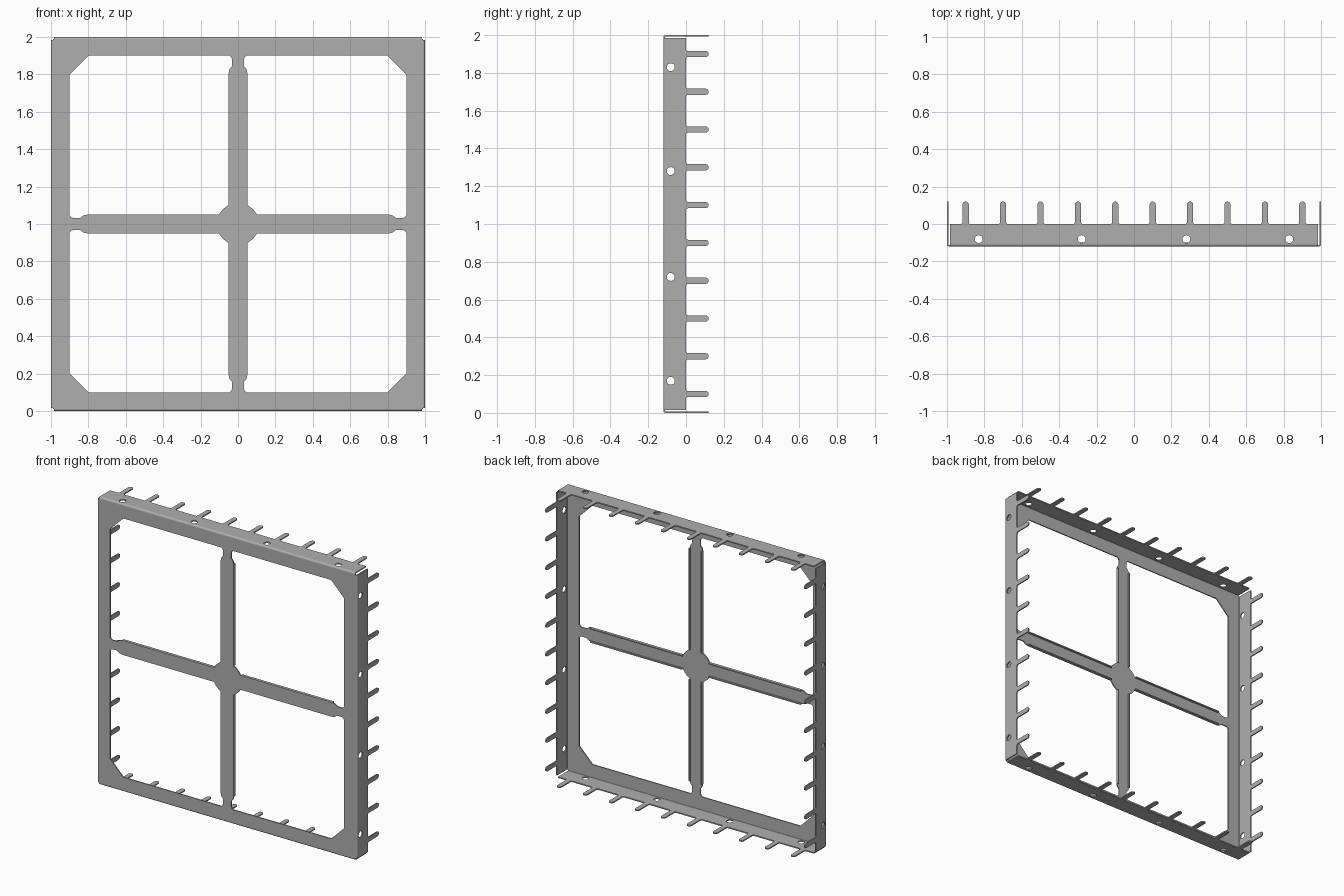
import bpy, bmesh
from math import pi, sin, cos, radians
from mathutils import Matrix

cube = bpy.data.objects.get("Cube")
if cube:
    bpy.data.objects.remove(cube, do_unlink=True)

T = 0.008       # sheet thickness
R = 0.012       # outer bend radius
FRONT = -0.12   # front face
PI2 = pi / 2

steel = bpy.data.materials.new("grey steel")
steel.use_nodes = True
GREY = (0.43, 0.43, 0.43, 1)
steel.diffuse_color = GREY
bsdf = next(n for n in steel.node_tree.nodes if n.type == 'BSDF_PRINCIPLED')
bsdf.inputs["Base Color"].default_value = GREY


def arc(cx, cy, r, a0, a1, n):
    """Points along an arc, angles in degrees."""
    return [(cx + r * cos(radians(a0 + (a1 - a0) * i / n)),
             cy + r * sin(radians(a0 + (a1 - a0) * i / n))) for i in range(n + 1)]


def sheet(name, loops, depth, matrix):
    """Cut sheet: first loop is the outline, the others are holes."""
    curve = bpy.data.curves.new(name, 'CURVE')
    curve.dimensions = '2D'
    curve.fill_mode = 'BOTH'
    curve.extrude = depth / 2
    for pts in loops:
        s = curve.splines.new('POLY')
        s.points.add(len(pts) - 1)
        for p, (x, y) in zip(s.points, pts):
            p.co = (x, y, 0, 1)
        s.use_cyclic_u = True
    tmp = bpy.data.objects.new(name + "_outline", curve)
    bpy.context.collection.objects.link(tmp)
    deps = bpy.context.evaluated_depsgraph_get()
    mesh = bpy.data.meshes.new_from_object(tmp.evaluated_get(deps))
    bpy.data.objects.remove(tmp, do_unlink=True)
    bpy.data.curves.remove(curve)
    mesh.transform(matrix)
    bm = bmesh.new()
    bm.from_mesh(mesh)
    bmesh.ops.remove_doubles(bm, verts=bm.verts, dist=1e-5)
    bmesh.ops.recalc_face_normals(bm, faces=bm.faces)
    bm.to_mesh(mesh)
    bm.free()
    mesh.name = name
    mesh.materials.clear()
    mesh.materials.append(steel)
    for p in mesh.polygons:
        p.material_index = 0
        p.use_smooth = False
    ob = bpy.data.objects.new(name, mesh)
    bpy.context.collection.objects.link(ob)
    return ob


# Front plate: square with four window openings that leave a cross and a hub
hub = arc(0, 0, 0.112, 63.5, 26.5, 8)
edge = [(0.805, 0.05), (0.825, 0.046), (0.835, 0.04), (0.845, 0.032),
        (0.88, 0.032), (0.893, 0.036), (0.9, 0.046), (0.9, 0.8)]
window = hub + edge + [(y, x) for x, y in reversed(edge)]
e = 1 - R
plate_loops = [[(-e, -e), (e, -e), (e, e), (-e, e)]]
for sx in (1, -1):
    for sz in (1, -1):
        plate_loops.append([(sx * x, sz * y) for x, y in window])
sheet("front_plate", plate_loops, T,
      Matrix.Translation((0, FRONT + T / 2, 1)) @ Matrix.Rotation(PI2, 4, 'X'))

# Flange outline: long strip with ten round-ended prongs and four holes
L, W, TIP, F = 0.985, 0.0165, 0.12, 0.01
outline = [(-L, FRONT + R), (L, FRONT + R), (L, 0)]
for i in range(10):
    c = 0.9 - 0.2 * i
    outline += arc(c + W + F, F, F, 270, 180, 4)
    outline += arc(c, TIP - W, W, 0, 180, 10)
    outline += arc(c - W - F, F, F, 0, -90, 4)
outline.append((-L, 0))
holes = [arc(x, -0.081, 0.021, 0, 345, 23) for x in (-0.83, -0.28, 0.28, 0.83)]

# Bend between plate and flange, as a quarter-ring section
bend = (arc(1 - R, FRONT + R, R, -90, 0, 6)
        + arc(1 - R, FRONT + R, R - T, 0, -90, 6))
along = Matrix(((0, 0, -1, 0), (0, 1, 0, 0), (1, 0, 0, 0), (0, 0, 0, 1)))

# Small stiffening lip folded back along each bar edge
a0, a1, back = 0.102, 0.81, FRONT + 0.02
lip = [(a0, FRONT + T), (a1, FRONT + T), (a1, back), (a0, back)]

# Repeat for the four sides
for k, side in enumerate(("top", "left", "bottom", "right")):
    turn = Matrix.Translation((0, 0, 1)) @ Matrix.Rotation(k * PI2, 4, 'Y')
    sheet(side + "_flange", [outline] + holes, T,
          turn @ Matrix.Translation((0, 0, 1 - T / 2)))
    sheet(side + "_bend", [bend], 2 * L, turn @ along)
    for j, s in enumerate((1, -1)):
        sheet(f"bar_lip_{k}_{j}", [lip], T,
              turn @ Matrix.Translation((0, 0, s * (0.05 - T / 2))))

# Smooth the rounded bends while keeping the sheet edges sharp
bpy.ops.object.select_all(action='DESELECT')
for ob in bpy.context.collection.objects:
    if ob.type == 'MESH' and ob.name.endswith("_bend"):
        ob.select_set(True)
        bpy.context.view_layer.objects.active = ob
bpy.ops.object.shade_smooth_by_angle(angle=radians(30))
